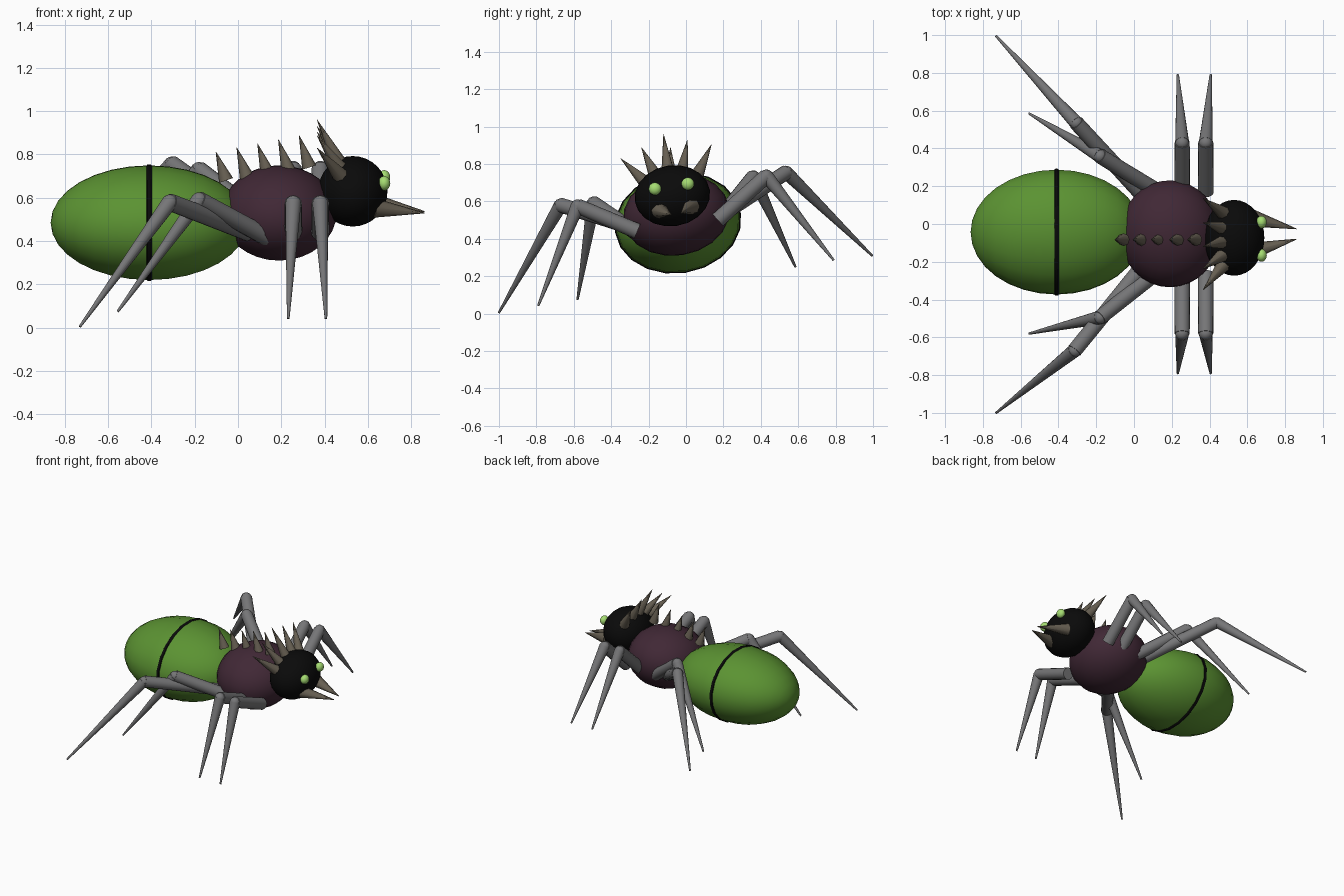
import bpy, math
from mathutils import Vector, Matrix

if "Cube" in bpy.data.objects:
    bpy.data.objects.remove(bpy.data.objects["Cube"])

TILT = math.radians(8.5)   # the body leans sideways about its long axis


def material(name, rgb):
    m = bpy.data.materials.new(name)
    m.diffuse_color = (*rgb, 1)
    m.use_nodes = True
    m.node_tree.nodes["Principled BSDF"].inputs["Base Color"].default_value = m.diffuse_color
    return m


GREEN = material("leaf green", (0.105, 0.29, 0.032))
PURPLE = material("dark plum", (0.052, 0.021, 0.036))
BLACK = material("black", (0.003, 0.003, 0.003))
GREY = material("leg grey", (0.18, 0.18, 0.185))
BROWN = material("spike brown", (0.135, 0.115, 0.085))
LIME = material("eye lime", (0.38, 0.72, 0.17))


def finish(name, mat, matrix, angle=40):
    ob = bpy.context.object
    ob.name = name
    ob.data.transform(matrix)
    ob.data.materials.append(mat)
    bpy.ops.object.shade_smooth_by_angle(angle=math.radians(angle))
    return ob


def place(centre, radii):
    """Stretch, lean and move a unit shape whose poles lie along x."""
    return (Matrix.Translation(centre) @ Matrix.Rotation(TILT, 4, 'X')
            @ Matrix.Diagonal((*radii, 1)) @ Matrix.Rotation(math.pi / 2, 4, 'Y'))


def ellipsoid(name, centre, radii, mat, seg=20, rings=16):
    bpy.ops.mesh.primitive_uv_sphere_add(segments=seg, ring_count=rings, radius=1)
    return finish(name, mat, place(centre, radii), 60)


def cone(name, a, b, r1, r2, mat, sides):
    """Tapered limb from point a to point b."""
    a, b = Vector(a), Vector(b)
    d = b - a
    bpy.ops.mesh.primitive_cone_add(vertices=sides, radius1=r1, radius2=r2, depth=d.length)
    turn = d.to_track_quat('Z', 'Y').to_matrix().to_4x4()
    return finish(name, mat, Matrix.Translation((a + b) / 2) @ turn, 50)


# Body
ABDOMEN = (-0.41, -0.043, 0.485), (0.455, 0.334, 0.265)
ellipsoid("abdomen", *ABDOMEN, GREEN)
ellipsoid("thorax", (0.19, -0.052, 0.53), (0.265, 0.286, 0.22), PURPLE)
ellipsoid("head", (0.53, -0.073, 0.63), (0.16, 0.203, 0.163), BLACK)

# Thin band round the widest part of the abdomen
bpy.ops.mesh.primitive_torus_add(major_segments=20, minor_segments=8,
                                 major_radius=0.995, minor_radius=0.025)
finish("abdomen_band", BLACK, place(ABDOMEN[0], (0.5, 0.334, 0.265)))

# Eyes
for side, y, z in (("right", -0.166, 0.667), ("left", 0.01, 0.694)):
    ellipsoid(side + "_eye", (0.675, y, z), (0.028, 0.034, 0.034), LIME, 16, 10)

# Fangs
cone("left_fang", (0.63, 0.03, 0.573), (0.86, -0.026, 0.537), 0.045, 0.002, BROWN, 8)
cone("right_fang", (0.63, -0.142, 0.553), (0.86, -0.08, 0.53), 0.045, 0.002, BROWN, 8)

# Crown of spikes on the back of the head: base y, base z, tip y, tip z
for i, (by, bz, ty, tz) in enumerate(((-0.215, 0.70, -0.35, 0.83),
                                      (-0.16, 0.73, -0.238, 0.888),
                                      (-0.095, 0.745, -0.12, 0.96),
                                      (-0.025, 0.745, 0.008, 0.93),
                                      (0.055, 0.73, 0.136, 0.904))):
    cone(f"head_spike_{i + 1}", (0.475, by, bz), (0.365, ty, tz), 0.038, 0.001, BROWN, 8)

# Row of spikes along the back
for i in range(5):
    x = -0.055 + 0.096 * i
    cone(f"back_spike_{i + 1}", (x, -0.083, 0.68 + 0.015 * i),
         (x - 0.047, -0.083, 0.812 + 0.019 * i), 0.034, 0.001, BROWN, 8)

# Legs: hip, knee, foot
LEGS = {
    "right_hind_leg": ((0.05, -0.22, 0.44), (-0.315, -0.67, 0.58), (-0.73, -1.0, 0.005)),
    "right_rear_leg": ((0.14, -0.24, 0.415), (-0.18, -0.495, 0.59), (-0.555, -0.58, 0.075)),
    "right_middle_leg": ((0.255, -0.26, 0.44), (0.255, -0.58, 0.575), (0.232, -0.79, 0.042)),
    "right_front_leg": ((0.38, -0.26, 0.44), (0.38, -0.58, 0.575), (0.406, -0.79, 0.042)),
    "left_hind_leg": ((0.04, 0.16, 0.51), (-0.305, 0.535, 0.755), (-0.73, 0.995, 0.31)),
    "left_rear_leg": ((0.13, 0.17, 0.49), (-0.18, 0.36, 0.73), (-0.555, 0.585, 0.25)),
    "left_middle_leg": ((0.255, 0.17, 0.50), (0.255, 0.43, 0.735), (0.232, 0.79, 0.285)),
    "left_front_leg": ((0.38, 0.17, 0.50), (0.38, 0.43, 0.735), (0.406, 0.79, 0.285)),
}
for name, (hip, knee, foot) in LEGS.items():
    cone(name + "_upper", hip, knee, 0.042, 0.040, GREY, 16)
    cone(name + "_lower", knee, foot, 0.037, 0.006, GREY, 16)
    ellipsoid(name + "_knee", knee, (0.036, 0.036, 0.036), GREY, 12, 8)
